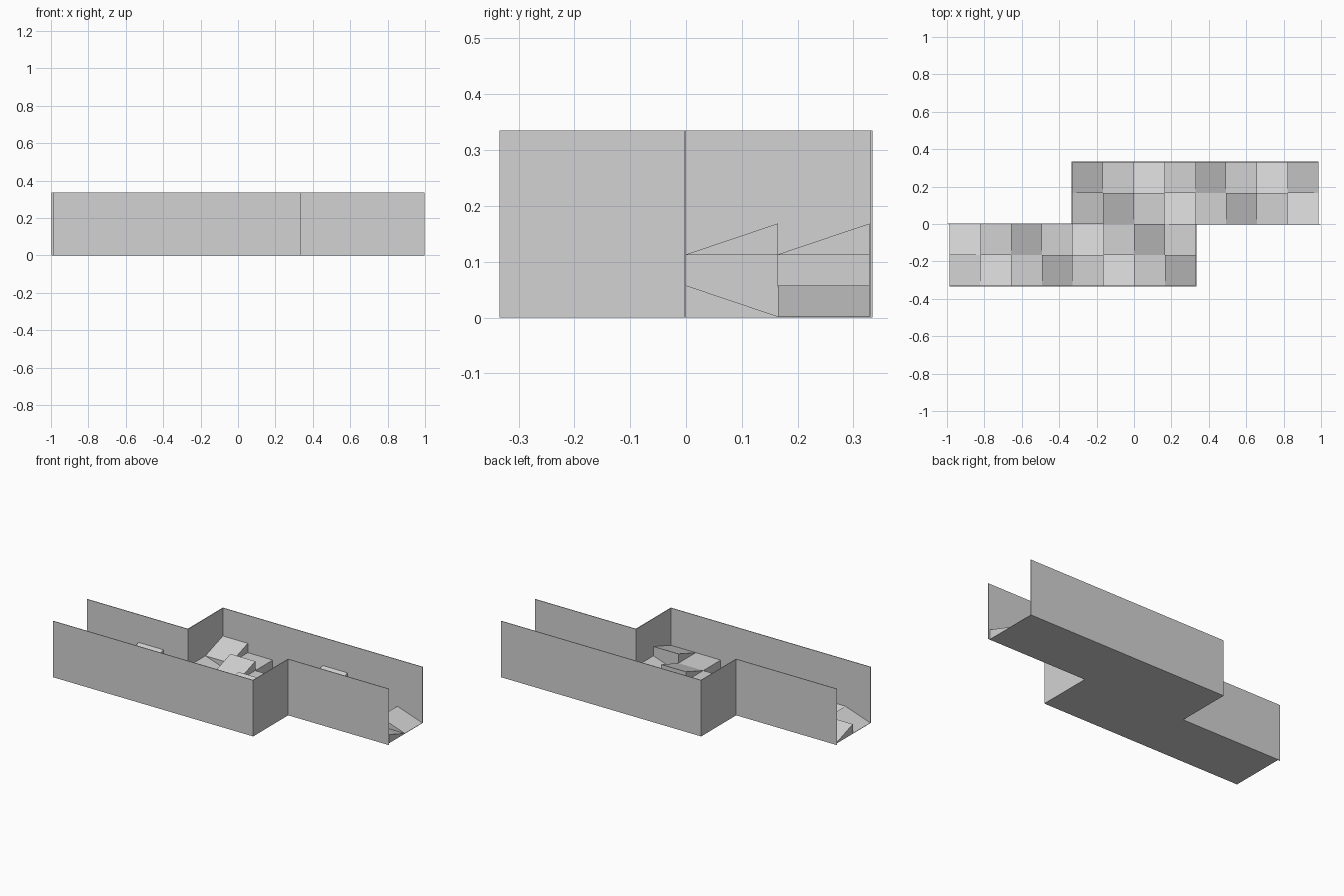
import bpy
import bmesh

cube = bpy.data.objects.get("Cube")
if cube:
    bpy.data.objects.remove(cube, do_unlink=True)

grey = bpy.data.materials.new("plain_grey")
grey.use_nodes = True
colour = (0.65, 0.65, 0.65, 1)
grey.diffuse_color = colour
grey.node_tree.nodes["Principled BSDF"].inputs["Base Color"].default_value = colour

CELL = 0.1645   # tile width
STEP = 0.0555   # height of one level
START = 0.33    # closed end of each trough
END = START - 8 * CELL
TOP = 0.335
WALL = 0.004


def add_object(name, bm):
    bmesh.ops.recalc_face_normals(bm, faces=bm.faces)
    mesh = bpy.data.meshes.new(name)
    bm.to_mesh(mesh)
    bm.free()
    mesh.materials.append(grey)
    obj = bpy.data.objects.new(name, mesh)
    bpy.context.collection.objects.link(obj)
    return obj


def add_block(bm, x0, x1, y0, y1, heights, bottom=0.0):
    """Box whose four top corners each have their own height."""
    corners = [(x0, y0), (x1, y0), (x1, y1), (x0, y1)]
    low = [bm.verts.new((x, y, bottom)) for x, y in corners]
    high = [bm.verts.new((x, y, z)) for (x, y), z in zip(corners, heights)]
    bm.faces.new(low[::-1])
    bm.faces.new(high)
    for i in range(4):
        j = (i + 1) % 4
        bm.faces.new((low[i], low[j], high[j], high[i]))


def box(name, x0, x1, y0, y1, z1):
    bm = bmesh.new()
    add_block(bm, min(x0, x1), max(x0, x1), min(y0, y1), max(y0, y1), [z1] * 4)
    add_object(name, bm)


# Corner levels: start-front, end-front, end-back, start-back
TILES = {
    "S": (2, 2, 3, 3),   # high slope down to the front
    "N": (1, 1, 0, 0),   # low slope down to the back
    "F": (2, 2, 2, 2),   # level step
    "E": (2, 1, 1, 2),   # slope along the trough
    "X": (1, 0, 0, 1),   # exit slope
}
OUTER_ROW = "SFNFSFNX"
INNER_ROW = "EFSNFSFN"[:1] + "SFNFSFN"

for side, d in (("back", 1), ("front", -1)):
    # Stepped floor tiles
    bm = bmesh.new()
    for row, pattern in enumerate((INNER_ROW, OUTER_ROW)):
        y0 = row * CELL if d > 0 else -(row + 1) * CELL
        for i, kind in enumerate(pattern):
            xa = d * (i * CELL - START)
            xb = d * ((i + 1) * CELL - START)
            heights = [0.002 + level * STEP for level in TILES[kind]]
            if d < 0:
                xa, xb = xb, xa
                heights = [heights[k] for k in (1, 0, 3, 2)]
            add_block(bm, xa, xb, y0, y0 + CELL, heights, 0.001)
    add_object(side + "_floor_tiles", bm)

    # Base plate and thin walls
    near, far = -d * (START + WALL), -d * END
    box(side + "_base", near, far, 0, d * (START + WALL), 0.002)
    box(side + "_outer_wall", near, far, d * START, d * (START + WALL), TOP)
    box(side + "_inner_wall", d * START, d * 0.998, 0, -d * WALL, TOP)
    box(side + "_end_wall", near, -d * START, 0, d * (START + WALL), TOP)
